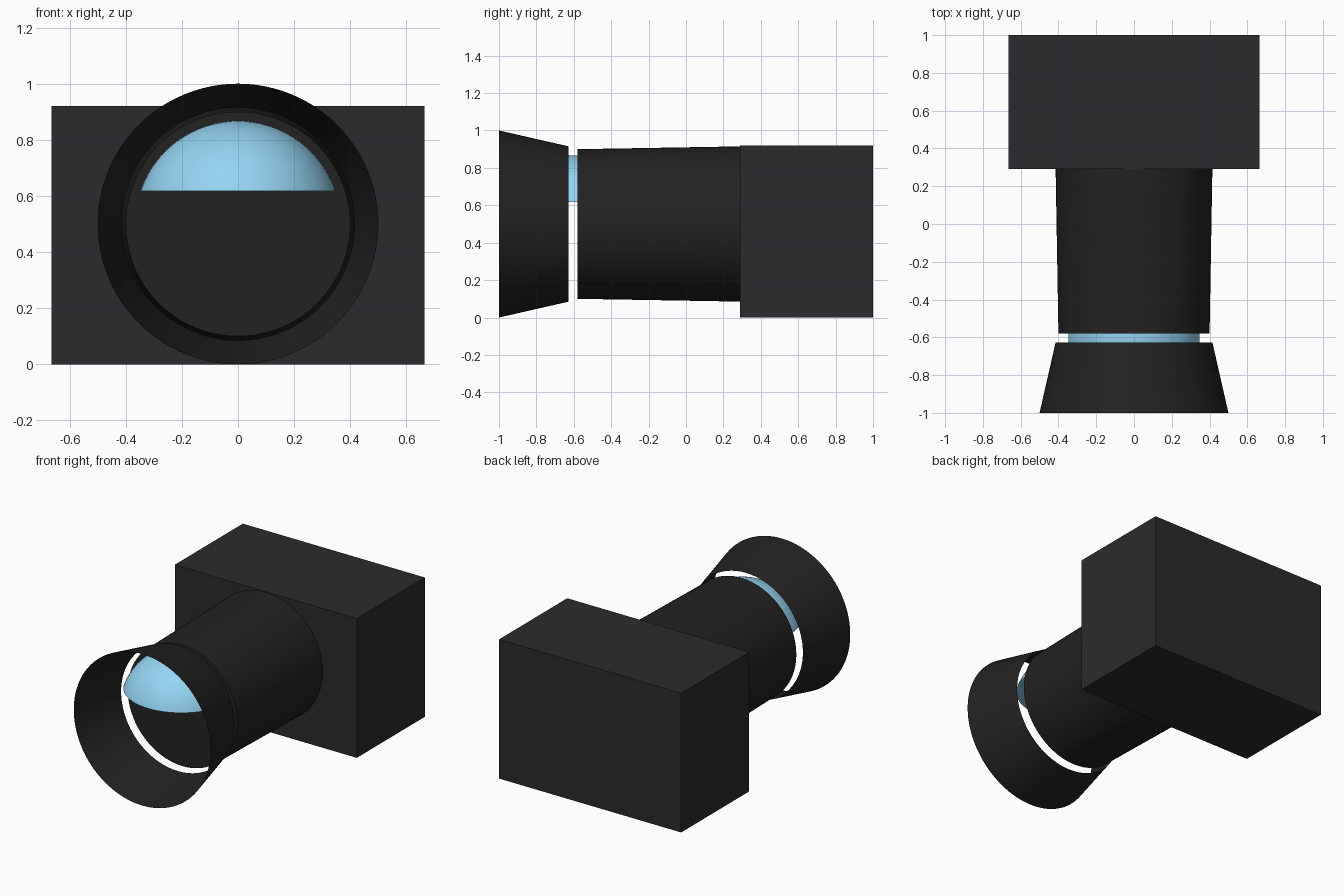
import bpy, bmesh, math
from mathutils import Matrix

if "Cube" in bpy.data.objects:
    bpy.data.objects.remove(bpy.data.objects["Cube"])

AXIS_Z = 0.5          # height of the lens axis
SIDES = 96


def material(name, rgb):
    mat = bpy.data.materials.new(name)
    mat.diffuse_color = (*rgb, 1)
    mat.use_nodes = True
    mat.node_tree.nodes["Principled BSDF"].inputs["Base Color"].default_value = mat.diffuse_color
    return mat


def finish(name, bm, mat, smooth=True):
    mesh = bpy.data.meshes.new(name)
    bm.to_mesh(mesh)
    bm.free()
    obj = bpy.data.objects.new(name, mesh)
    bpy.context.collection.objects.link(obj)
    mesh.materials.append(mat)
    if smooth:
        bpy.ops.object.select_all(action='DESELECT')
        obj.select_set(True)
        bpy.context.view_layer.objects.active = obj
        bpy.ops.object.shade_smooth_by_angle(angle=math.radians(30))
    return obj


def lens_cone(name, y_front, r_front, y_back, r_back, capped, mat):
    """Cone section along y, centred on the lens axis."""
    bm = bmesh.new()
    place = (Matrix.Translation((0, (y_front + y_back) / 2, AXIS_Z))
             @ Matrix.Rotation(math.radians(90), 4, 'X'))   # local +z becomes -y
    bmesh.ops.create_cone(bm, cap_ends=capped, segments=SIDES,
                          radius1=r_back, radius2=r_front,
                          depth=y_back - y_front, matrix=place)
    return finish(name, bm, mat)


body_mat = material("body_grey", (0.024, 0.024, 0.026))
lens_mat = material("lens_black", (0.016, 0.016, 0.016))
glass_mat = material("glass_blue", (0.30, 0.66, 0.89))

# Camera body
bm = bmesh.new()
bmesh.ops.create_cube(bm, size=1, matrix=Matrix.Translation((0, 0.645, 0.46))
                      @ Matrix.Diagonal((1.33, 0.71, 0.92, 1)))
finish("camera_body", bm, body_mat, smooth=False)

# Closed barrel and thin, open hood in front of it
lens_cone("lens_barrel", -0.58, 0.40, 0.29, 0.415, True, lens_mat)
lens_cone("lens_hood", -1.0, 0.50, -0.627, 0.415, False, lens_mat)

# Domed glass: sphere with everything below the flat cut removed
bm = bmesh.new()
bmesh.ops.create_uvsphere(bm, u_segments=64, v_segments=48, radius=0.367,
                          matrix=Matrix.Translation((0, -0.59, AXIS_Z)))
cut = bmesh.ops.bisect_plane(bm, geom=bm.verts[:] + bm.edges[:] + bm.faces[:],
                             plane_co=(0, 0, 0.617), plane_no=(0, 0, 1),
                             clear_inner=True)
rim = [e for e in cut["geom_cut"] if isinstance(e, bmesh.types.BMEdge)]
bmesh.ops.contextual_create(bm, geom=rim)
bmesh.ops.recalc_face_normals(bm, faces=bm.faces[:])
finish("lens_glass", bm, glass_mat)
